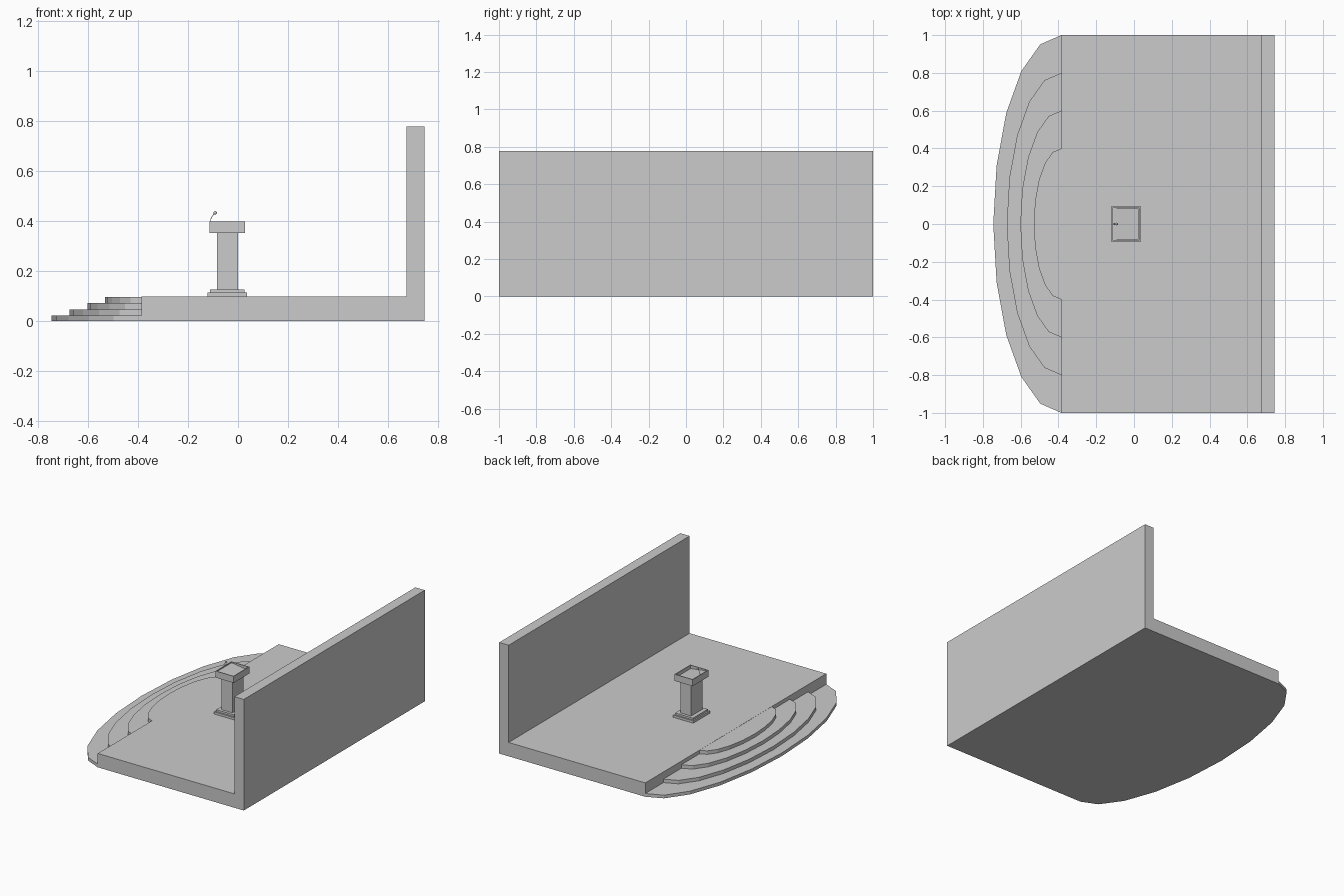
import bpy, bmesh, math
from mathutils import Vector

cube = bpy.data.objects.get("Cube")
if cube:
    bpy.data.objects.remove(cube, do_unlink=True)

GREY = (0.6, 0.6, 0.6, 1)
grey = bpy.data.materials.new("plain_grey")
grey.use_nodes = True
grey.diffuse_color = GREY
grey.node_tree.nodes["Principled BSDF"].inputs["Base Color"].default_value = GREY


def finish(name, bm):
    bmesh.ops.recalc_face_normals(bm, faces=bm.faces)
    mesh = bpy.data.meshes.new(name)
    bm.to_mesh(mesh)
    bm.free()
    mesh.materials.append(grey)
    obj = bpy.data.objects.new(name, mesh)
    bpy.context.collection.objects.link(obj)
    return obj


def prism(name, outline, offset):
    """Extrude a closed outline of 3D points along an offset."""
    bm = bmesh.new()
    face = bm.faces.new([bm.verts.new(p) for p in outline])
    new = bmesh.ops.extrude_face_region(bm, geom=[face])["geom"]
    verts = [g for g in new if isinstance(g, bmesh.types.BMVert)]
    bmesh.ops.translate(bm, verts=verts, vec=offset)
    return finish(name, bm)


def box(name, x0, x1, half_y, z0, z1):
    outline = [(x0, -half_y, z0), (x1, -half_y, z0), (x1, half_y, z0), (x0, half_y, z0)]
    return prism(name, outline, (0, 0, z1 - z0))


# Stage floor and wall share one L-shaped profile
FLOOR = 0.097
EDGE = -0.385
profile = [(EDGE, 0), (0.745, 0), (0.745, 0.777), (0.672, 0.777), (0.672, FLOOR), (EDGE, FLOOR)]
prism("stage_and_wall", [(x, -1, z) for x, z in profile], (0, 2, 0))

# Four half-elliptical steps, each narrower and higher
for i in range(4):
    depth = 0.36 - 0.0715 * i
    width = 1 - 0.2 * i
    z0 = max(0, 0.0245 * i - 0.002)
    z1 = 0.0245 * (i + 1) - 0.002
    angles = [math.pi * k / 10 for k in range(11)]
    outline = [(EDGE - depth * math.sin(a), width * math.cos(a), z0) for a in angles]
    prism("step_%d" % (i + 1), outline, (0, 0, min(z1, FLOOR - 0.0003) - z0))

# Lectern base and column
box("lectern_plinth", -0.121, 0.036, 0.0925, FLOOR, 0.113)
box("lectern_plinth_upper", -0.111, 0.026, 0.082, 0.113, 0.126)
box("lectern_column", -0.084, 0.0, 0.063, 0.126, 0.352)

# Lectern desk: inset the top, then sink it into a sloping tray
desk = box("lectern_desk", -0.113, 0.028, 0.088, 0.352, 0.398)
bm = bmesh.new()
bm.from_mesh(desk.data)
top = max(bm.faces, key=lambda f: f.calc_center_median().z)
bmesh.ops.inset_region(bm, faces=[top], thickness=0.008)
new = bmesh.ops.extrude_face_region(bm, geom=[top])["geom"]
bmesh.ops.delete(bm, geom=[top], context='FACES_ONLY')
for v in (g for g in new if isinstance(g, bmesh.types.BMVert)):
    v.co.z -= 0.006 if v.co.x < -0.05 else 0.024
bmesh.ops.recalc_face_normals(bm, faces=bm.faces)
bm.to_mesh(desk.data)
bm.free()

# Microphone: bent stem and small head
stem = bpy.data.curves.new("microphone_stem", 'CURVE')
stem.dimensions = '3D'
stem.bevel_depth = 0.0015
stem.bevel_resolution = 1
stem.use_fill_caps = True
stem.materials.append(grey)
path = [(-0.109, 0, 0.396), (-0.108, 0, 0.408), (-0.101, 0, 0.421), (-0.091, 0, 0.431)]
spline = stem.splines.new('POLY')
spline.points.add(len(path) - 1)
for point, co in zip(spline.points, path):
    point.co = (*co, 1)
bpy.context.collection.objects.link(bpy.data.objects.new("microphone_stem", stem))

bm = bmesh.new()
bmesh.ops.create_uvsphere(bm, u_segments=12, v_segments=8, radius=0.007)
for f in bm.faces:
    f.smooth = True
head = finish("microphone_head", bm)
head.location = Vector((-0.091, 0, 0.432))
